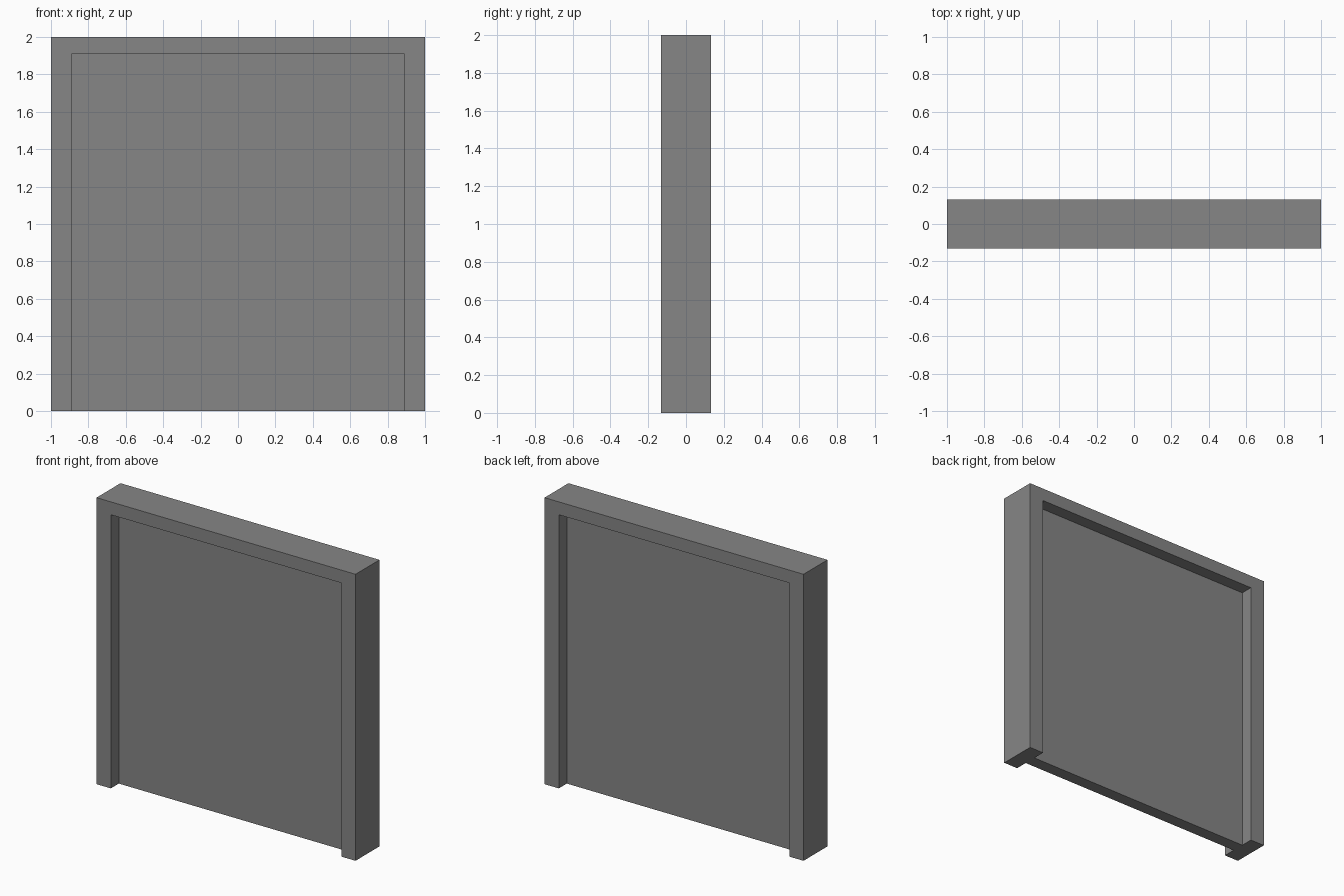
import bpy
import bmesh

cube = bpy.data.objects.get("Cube")
if cube:
    bpy.data.objects.remove(cube, do_unlink=True)

HALF_W, HEIGHT, HALF_D = 1.0, 2.0, 0.132   # outer frame
OPEN_X, OPEN_Z = 0.89, 1.91                # opening
PANEL_D = 0.044                            # half thickness of the panel

grey = bpy.data.materials.new("grey")
grey.use_nodes = True
colour = (0.24, 0.24, 0.24, 1)
grey.diffuse_color = colour
grey.node_tree.nodes["Principled BSDF"].inputs["Base Color"].default_value = colour


def extrude_outline(name, outline, half_depth):
    """Extrude an x-z outline evenly to both sides of y = 0."""
    bm = bmesh.new()
    face = bm.faces.new([bm.verts.new((x, -half_depth, z)) for x, z in outline])
    result = bmesh.ops.extrude_face_region(bm, geom=[face], use_keep_orig=True)
    moved = [v for v in result["geom"] if isinstance(v, bmesh.types.BMVert)]
    bmesh.ops.translate(bm, verts=moved, vec=(0, 2 * half_depth, 0))
    bmesh.ops.recalc_face_normals(bm, faces=bm.faces)
    mesh = bpy.data.meshes.new(name)
    bm.to_mesh(mesh)
    bm.free()
    mesh.materials.append(grey)
    obj = bpy.data.objects.new(name, mesh)
    bpy.context.collection.objects.link(obj)
    return obj


# Frame: two posts and a lintel in one piece, open at the bottom
half = [(OPEN_X, OPEN_Z), (OPEN_X, 0), (HALF_W, 0), (HALF_W, HEIGHT)]
mirrored = [(-x, z) for x, z in reversed(half)]
extrude_outline("frame", half + mirrored, HALF_D)

# Panel: recessed equally on the front and back
extrude_outline("panel", [(-OPEN_X, 0), (OPEN_X, 0),
                          (OPEN_X, OPEN_Z), (-OPEN_X, OPEN_Z)], PANEL_D)
